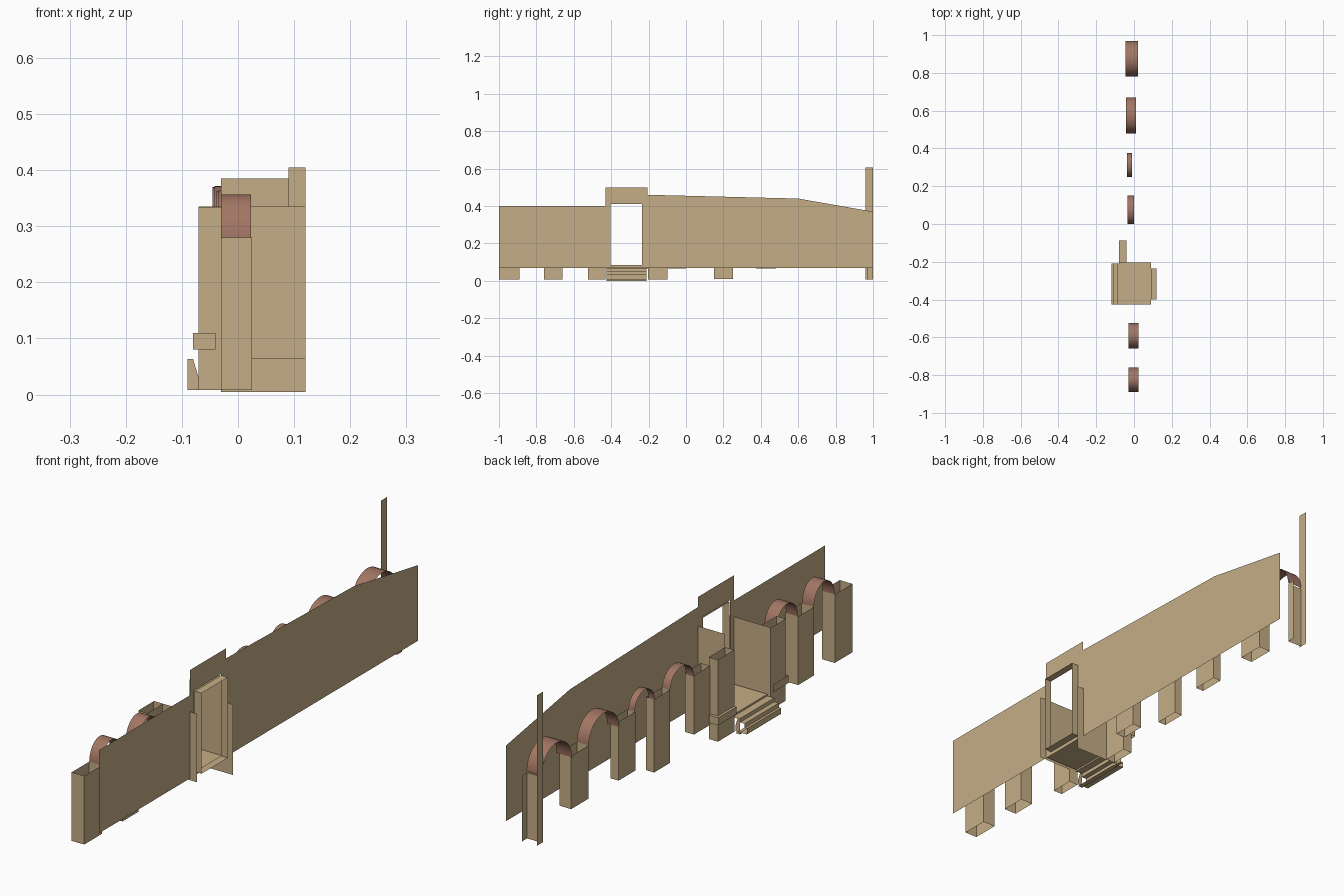
import bpy, bmesh, math

if "Cube" in bpy.data.objects:
    bpy.data.objects.remove(bpy.data.objects["Cube"])


def material(name, rgb):
    m = bpy.data.materials.new(name)
    m.diffuse_color = (*rgb, 1)
    m.use_nodes = True
    m.node_tree.nodes["Principled BSDF"].inputs["Base Color"].default_value = m.diffuse_color
    return m


SAND = material("sandstone", (0.56, 0.42, 0.24))
BRICK = material("arch_brick", (0.36, 0.18, 0.125))


def make(name, faces, mat=SAND, smooth=False):
    """Open surface from a list of polygons, with shared corners merged."""
    bm = bmesh.new()
    for f in faces:
        bm.faces.new([bm.verts.new(p) for p in f])
    bmesh.ops.remove_doubles(bm, verts=bm.verts, dist=1e-5)
    bmesh.ops.recalc_face_normals(bm, faces=bm.faces)
    me = bpy.data.meshes.new(name)
    bm.to_mesh(me)
    bm.free()
    me.materials.append(mat)
    if smooth:
        me.polygons.foreach_set("use_smooth", [True] * len(me.polygons))
    ob = bpy.data.objects.new(name, me)
    bpy.context.collection.objects.link(ob)
    return ob


def tube(x0, x1, y0, y1, z0, z1, skip=""):
    """Upright four-sided shaft, open at top and bottom."""
    c = {"-y": ((x0, y0), (x1, y0)), "+x": ((x1, y0), (x1, y1)),
         "+y": ((x1, y1), (x0, y1)), "-x": ((x0, y1), (x0, y0))}
    return [[(*a, z0), (*b, z0), (*b, z1), (*a, z1)]
            for k, (a, b) in c.items() if k not in skip.split()]


def across(y, x0, x1, z0, z1):
    return [[(x0, y, z0), (x1, y, z0), (x1, y, z1), (x0, y, z1)]]


def strip(profile, y0, y1):
    """Profile in x, z swept along y."""
    return [[(*a[:1], y0, a[1]), (b[0], y0, b[1]), (b[0], y1, b[1]), (a[0], y1, a[1])]
            for a, b in zip(profile, profile[1:])]


# Long back wall, with a raised portal around the doorway
W = 0.09


def panel(pts):
    return [(W, y, z) for y, z in pts]


make("back_wall", [
    panel([(-1, .07), (-.43, .07), (-.43, .40), (-1, .40)]),
    panel([(-.205, .07), (1, .07), (1, .37), (.6, .44), (-.205, .46)]),
    panel([(-.43, .07), (-.405, .07), (-.405, .41), (-.43, .41)]),
    panel([(-.235, .07), (-.205, .07), (-.205, .41), (-.235, .41)]),
    panel([(-.405, .07), (-.235, .07), (-.235, .085), (-.405, .085)]),
    panel([(-.43, .41), (-.205, .41), (-.205, .50), (-.43, .50)]),
])

# Doorway lining, standing out behind the wall
make("door_lining", strip([(.09, .085), (.12, .085)], -.4, -.235)
     + strip([(.09, .405), (.12, .405)], -.4, -.235)
     + across(-.4, .09, .12, .085, .405) + across(-.235, .09, .12, .085, .405))

# Portal side walls and floor
make("portal_front_side", across(-.43, -.07, .12, .063, .335))
make("portal_back_side", across(-.203, -.03, .09, .005, .385)
     + across(-.203, .09, .12, .005, .285))
make("portal_floor", strip([(.09, .085), (.09, .07), (-.06, .07), (-.06, .063), (-.08, .063)],
                           -.425, -.205))

# Steps up to the portal
make("steps", strip([(-.08, .063), (-.09, .063), (-.09, .048), (-.11, .048), (-.11, .031),
                     (-.12, .031), (-.12, .008), (-.09, .008), (-.09, 0), (-.07, 0)],
                    -.425, -.21)
     + [[(-.08, y, .063), (-.09, y, .063), (-.09, y, .008), (-.07, y, .008), (-.07, y, .03)]
        for y in (-.425, -.21)])

# Portal piers with ledges
for label, y0, y1 in (("front", -.525, -.43), ("back", -.203, -.1)):
    make(f"portal_pier_{label}", tube(-.07, -.03, y0, y1, .008, .333))
make("ledge_back", tube(-.08, -.04, -.203, -.088, .08, .11)
     + strip([(-.08, .11), (-.04, .11)], -.203, -.088))
make("ledge_front", tube(-.08, -.04, -.53, -.43, .08, .11, "+y"))

# Arcade pillars: x0, x1, y0, y1, bottom, top
PILLARS = [
    (-.03, .025, -1, -.89, .008, .28),
    (-.03, .025, -.76, -.66, .008, .28),
    (-.035, .005, -.1, 0, .065, .30),
    (-.035, .0, .15, .25, .01, .30),
    (-.04, -.005, .375, .48, .067, .30),
    (-.042, .01, .67, .78, .069, .28),
]
for i, p in enumerate(PILLARS):
    make(f"arcade_pillar_{i + 1}", tube(*p))
make("end_pillar", tube(-.045, .02, .968, 1, .008, .27, "+y -x"))

# Tall end post, a flat blade
make("end_post", [[(-.045, .96, .008), (-.045, 1, .008), (-.045, 1, .605), (-.045, .96, .605)]])

# Arches: x0, x1, y0, y1, spring height, rise
ARCHES = [
    (-.03, .023, -.89, -.76, .28, .077),
    (-.03, .023, -.66, -.525, .28, .077),
    (-.035, .0, 0, .15, .295, .07),
    (-.038, -.01, .25, .375, .30, .063),
    (-.042, .01, .48, .67, .28, .092),
    (-.045, .022, .78, .968, .275, .095),
]
N = 20
for i, (x0, x1, y0, y1, z, h) in enumerate(ARCHES):
    pts = [((y0 + y1) / 2 - (y1 - y0) / 2 * math.cos(math.pi * k / N),
            z + h * math.sin(math.pi * k / N)) for k in range(N + 1)]
    make(f"arch_{i + 1}", [[(x0, *a), (x1, *a), (x1, *b), (x0, *b)]
                           for a, b in zip(pts, pts[1:])], BRICK, True)
